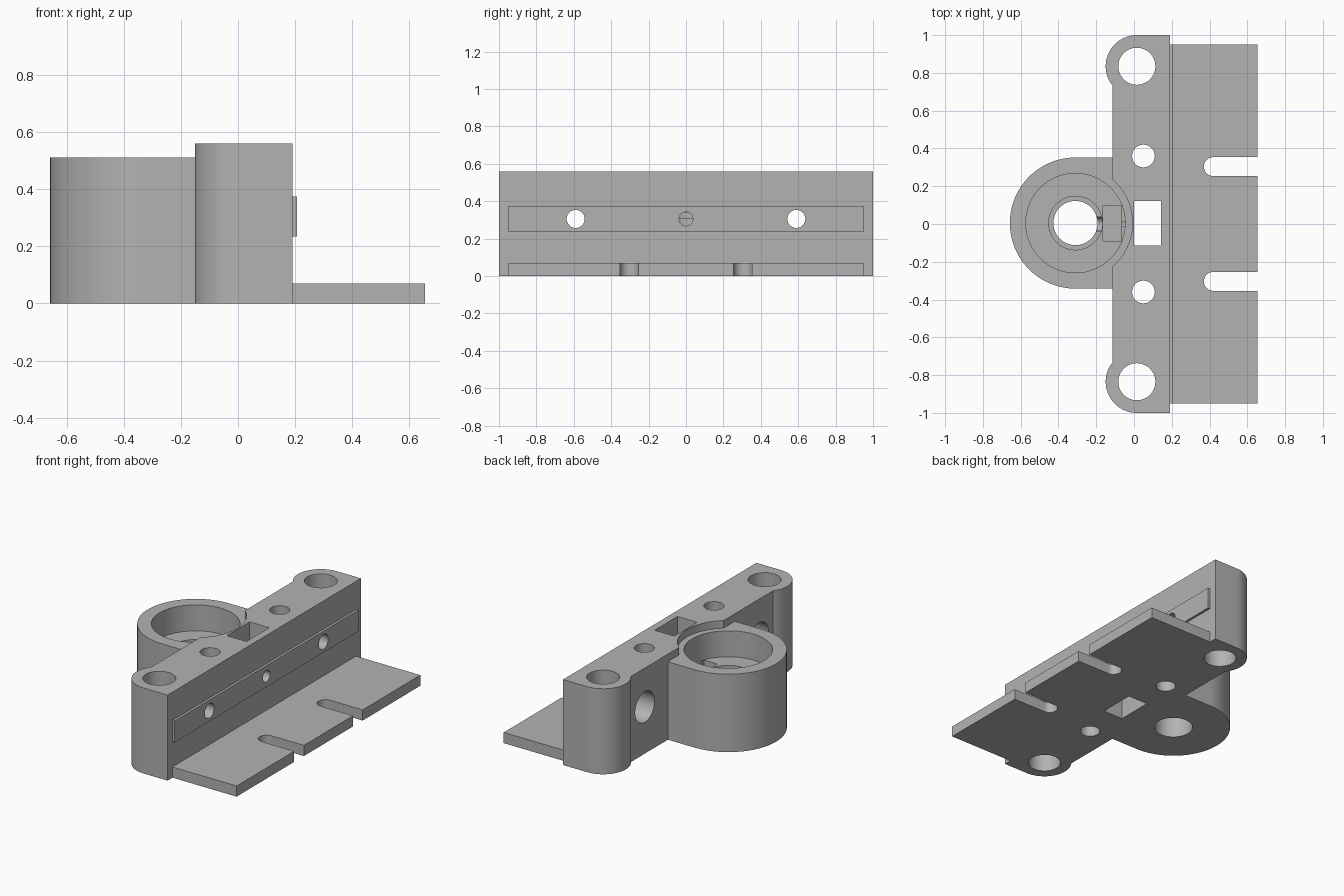
import bpy, bmesh
from math import cos, sin, radians, acos, degrees

if "Cube" in bpy.data.objects:
    bpy.data.objects.remove(bpy.data.objects["Cube"], do_unlink=True)

grey = bpy.data.materials.new("plain grey")
colour = (0.45, 0.45, 0.45, 1)
grey.use_nodes = True
grey.diffuse_color = colour
grey.node_tree.nodes["Principled BSDF"].inputs["Base Color"].default_value = colour


def arc(cx, cy, r, start, end, steps=32):
    angles = [radians(start + (end - start) * i / steps) for i in range(steps + 1)]
    return [(cx + r * cos(a), cy + r * sin(a)) for a in angles]


def extrude(name, outline, low, high, axis="z"):
    """Extrude a closed outline along z, or a (y, z) outline along x."""
    place = (lambda p, h: (p[0], p[1], h)) if axis == "z" else (lambda p, h: (h, p[0], p[1]))
    bm = bmesh.new()
    base = bm.faces.new([bm.verts.new(place(p, low)) for p in outline])
    top = bmesh.ops.extrude_face_region(bm, geom=[base])["geom"]
    shift = (0, 0, high - low) if axis == "z" else (high - low, 0, 0)
    bmesh.ops.translate(bm, vec=shift, verts=[v for v in top if isinstance(v, bmesh.types.BMVert)])
    bmesh.ops.recalc_face_normals(bm, faces=bm.faces)
    mesh = bpy.data.meshes.new(name)
    bm.to_mesh(mesh)
    bm.free()
    mesh.materials.append(grey)
    obj = bpy.data.objects.new(name, mesh)
    bpy.context.collection.objects.link(obj)
    return obj


def box(name, x, y, z):
    return extrude(name, [(x[0], y[0]), (x[1], y[0]), (x[1], y[1]), (x[0], y[1])], *z)


def rod(cx, cy, r, low, high, axis="z"):
    return extrude("cutter", arc(cx, cy, r, 0, 360, 64)[:-1], low, high, axis)


def combine(target, tool, operation="DIFFERENCE"):
    mod = target.modifiers.new("join or cut", "BOOLEAN")
    mod.operation, mod.object, mod.solver = operation, tool, "EXACT"
    bpy.context.view_layer.objects.active = target
    bpy.ops.object.modifier_apply(modifier=mod.name)
    bpy.data.objects.remove(tool, do_unlink=True)


# Main block with a rounded ear at each end
FRONT, BACK, TOP, MID = 0.19, -0.115, 0.56, 0.305
ear_x, ear_y, ear_r = 0.015, 0.835, 0.165
ear_end = 360 - degrees(acos((BACK - ear_x) / ear_r))
half = [(FRONT, 1)] + arc(ear_x, ear_y, ear_r, 90, ear_end)
block = extrude("main_block", half + [(x, -y) for x, y in reversed(half)], 0, TOP)

# Round bearing cup behind the block
cup_x, cup_y, cup_r, cup_top, floor = -0.31, 0.005, 0.347, 0.51, 0.34
cup = extrude("bearing_cup", [(-0.08, cup_y - cup_r)]
              + arc(cup_x, cup_y, cup_r, 270, 90, 64) + [(-0.08, cup_y + cup_r)], 0, cup_top)
combine(block, cup, "UNION")

# Cup recess, clearance above the rim, shaft bore with shallow step
combine(block, rod(cup_x, cup_y, 0.302, cup_top, 0.7))
combine(block, rod(cup_x, cup_y, 0.263, floor, 0.7))
combine(block, rod(cup_x, cup_y, 0.142, floor - 0.03, 0.45))
combine(block, rod(cup_x, cup_y, 0.117, -0.1, 0.45))

# Nut pocket in the cup floor, square window, central screw hole
combine(block, box("cutter", (-0.165, -0.067), (-0.09, 0.098), (0.21, 0.45)))
combine(block, box("cutter", (0, 0.142), (-0.115, 0.121), (-0.1, 0.7)))
combine(block, rod(0, MID, 0.037, -0.3, 0.3, "x"))

# Paired holes: ears, small uprights, counterbored cross holes
for side in (-1, 1):
    combine(block, rod(ear_x, side * ear_y, 0.098, -0.1, 0.7))
    combine(block, rod(0.05, side * 0.36, 0.06, -0.1, 0.7))
    combine(block, rod(side * 0.59, MID, 0.048, -0.3, 0.3, "x"))
    combine(block, rod(side * 0.59, MID, 0.1, -0.3, 0.04, "x"))

# Raised rail strip with three holes
strip = box("rail_strip", (FRONT, 0.206), (-0.95, 0.95), (0.235, 0.375))
for y, r in ((-0.59, 0.048), (0, 0.037), (0.59, 0.048)):
    combine(strip, rod(y, MID, r, 0.1, 0.3, "x"))

# Base plate with two open slots
plate = box("base_plate", (FRONT, 0.655), (-0.95, 0.95), (0, 0.07))
for side in (-1, 1):
    y = side * 0.304
    slot = arc(0.42, y, 0.05, 90, 270) + [(0.8, y - 0.05), (0.8, y + 0.05)]
    combine(plate, extrude("cutter", slot, -0.1, 0.2))

# Smooth round walls, keep edges crisp
bpy.ops.object.select_all(action="DESELECT")
for obj in (block, strip, plate):
    obj.select_set(True)
bpy.context.view_layer.objects.active = block
bpy.ops.object.shade_smooth_by_angle(angle=radians(30))
